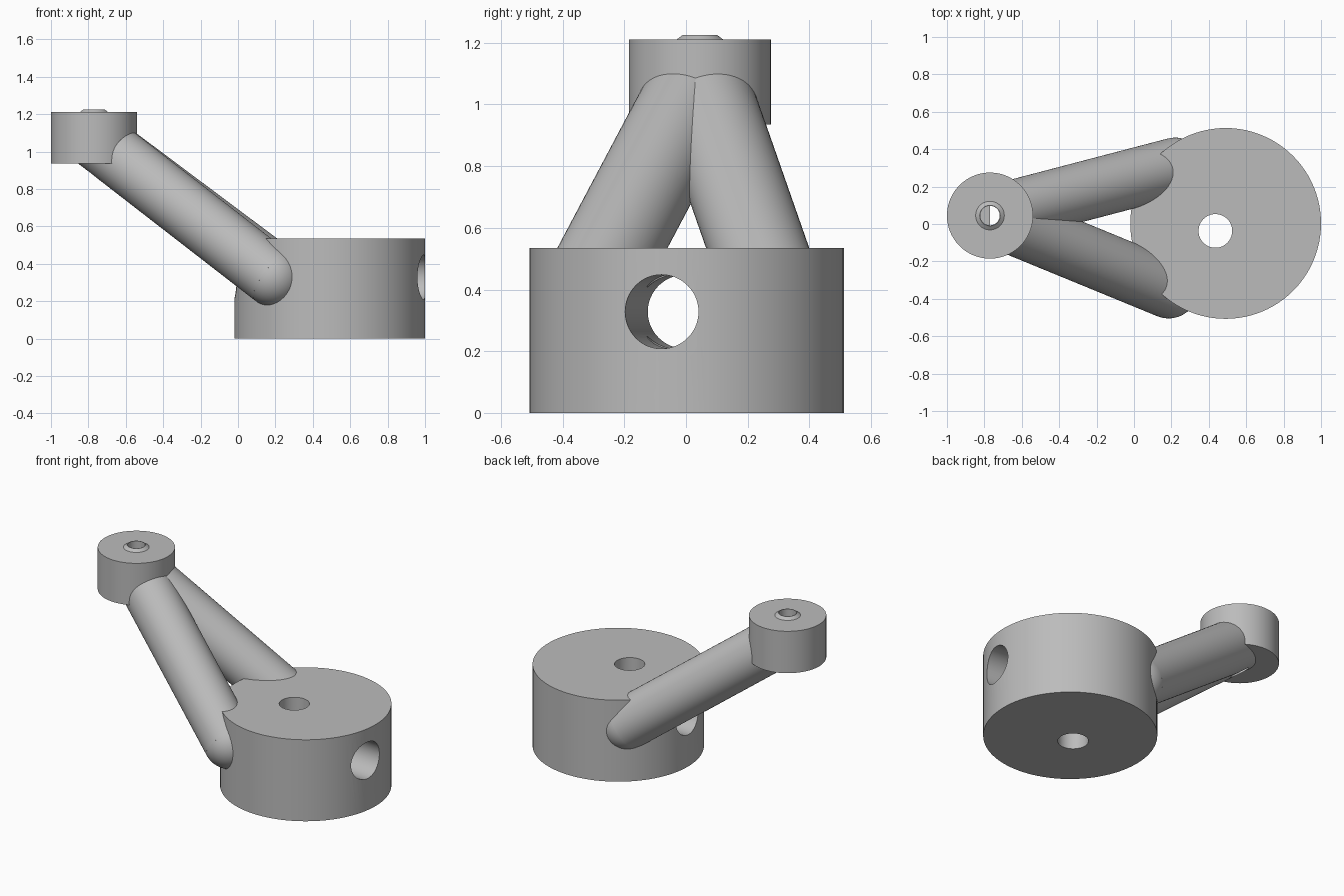
import bpy
import math
from mathutils import Vector

cube = bpy.data.objects.get("Cube")
if cube:
    bpy.data.objects.remove(cube, do_unlink=True)

grey = bpy.data.materials.new("plain_grey")
grey.use_nodes = True
GREY = (0.5, 0.5, 0.5, 1)
grey.diffuse_color = GREY
grey.node_tree.nodes["Principled BSDF"].inputs["Base Color"].default_value = GREY


def rod(name, start, end, r1, r2=None, sides=96):
    """Cylinder or cone frustum between two points."""
    start, end = Vector(start), Vector(end)
    axis = end - start
    bpy.ops.mesh.primitive_cone_add(
        vertices=sides, radius1=r1, radius2=r1 if r2 is None else r2,
        depth=axis.length, location=(start + end) / 2,
        rotation=axis.to_track_quat('Z', 'Y').to_euler())
    ob = bpy.context.object
    ob.name = name
    ob.data.materials.append(grey)
    return ob


def boolean(ob, other, operation):
    bpy.context.view_layer.objects.active = ob
    mod = ob.modifiers.new("cut", 'BOOLEAN')
    mod.operation, mod.solver, mod.object = operation, 'EXACT', other
    bpy.ops.object.modifier_apply(modifier=mod.name)


# Hub and base drum
hub_x, hub_y = -0.77, 0.045
hub_mid = Vector((hub_x, hub_y, 1.07))
base = rod("base_drum", (0.49, 0.003, 0), (0.49, 0.003, 0.535), 0.51)
hub = rod("top_hub", (hub_x, hub_y, 0.935), (hub_x, hub_y, 1.21), 0.23)
collar = rod("hub_collar", (hub_x, hub_y, 1.2), (hub_x, hub_y, 1.226), 0.09, 0.055)

# Round-ended legs from the hub down into the drum
LEG_R = 0.158
legs = []
for name, foot in (("front_leg", (0.185, -0.347, 0.33)), ("back_leg", (0.22, 0.304, 0.33))):
    leg = rod(name, hub_mid, foot, LEG_R, sides=64)
    bpy.ops.mesh.primitive_uv_sphere_add(segments=64, ring_count=32, radius=LEG_R * 0.999,
                                         location=foot, rotation=leg.rotation_euler)
    ball = bpy.context.object
    boolean(leg, ball, 'UNION')
    bpy.data.objects.remove(ball, do_unlink=True)
    legs.append(leg)

# Bores: vertical through drum, slanted across drum, vertical through hub
cross = Vector((0.435, -0.037, 0.328))
slant = Vector((1, -0.076, 0))
drum_bore = rod("drum_bore", (cross.x, cross.y, -0.2), (cross.x, cross.y, 0.8), 0.09, sides=64)
cross_bore = rod("cross_bore", cross - slant * 0.8, cross + slant * 0.8, 0.12, sides=64)
hub_bore = rod("hub_bore", (hub_x, hub_y, 0.8), (hub_x, hub_y, 1.4), 0.052, sides=48)
for ob, cutters in ((base, (drum_bore, cross_bore)), (hub, (hub_bore,)), (collar, (hub_bore,)),
                    (legs[0], (cross_bore, hub_bore)), (legs[1], (cross_bore, hub_bore))):
    for cutter in cutters:
        boolean(ob, cutter, 'DIFFERENCE')
for cutter in (drum_bore, cross_bore, hub_bore):
    bpy.data.objects.remove(cutter, do_unlink=True)

# Half plug left inside the hub bore
plug = rod("bore_plug", (hub_x, hub_y, 0.945), (hub_x, hub_y, 1.07), 0.054, sides=48)
for v in plug.data.vertices:
    v.co.x = max(v.co.x, 0)

# Smooth curved walls, keep rims crisp
bpy.ops.object.select_all(action='DESELECT')
for ob in (base, hub, collar, plug, *legs):
    ob.select_set(True)
bpy.context.view_layer.objects.active = base
bpy.ops.object.shade_smooth_by_angle(angle=math.radians(30))
